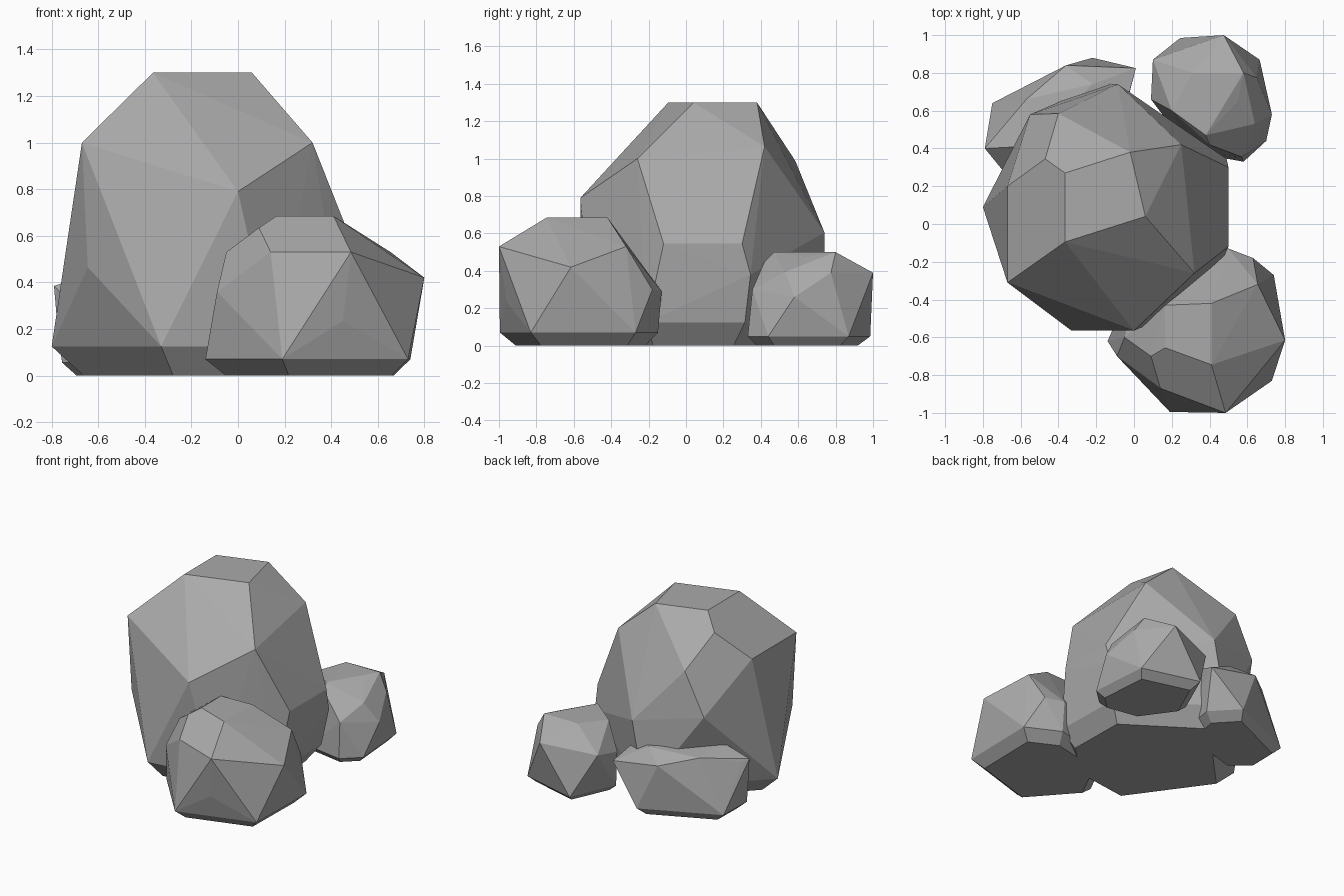
import bpy, bmesh
from mathutils import Vector

# dark grey stone
stone = bpy.data.materials.new("stone")
stone.diffuse_color = (0.4, 0.4, 0.4, 1)


def boulder(name, body, skirt, lip, inset):
    """Faceted stone: convex hull of body corners, a low skirt and an inset flat foot."""
    cx = sum(p[0] for p in skirt) / len(skirt)
    cy = sum(p[1] for p in skirt) / len(skirt)
    pts = list(body)
    for x, y in skirt:
        pts.append((x, y, lip))
        pts.append((cx + (x - cx) * inset, cy + (y - cy) * inset, 0))
    bm = bmesh.new()
    for p in pts:
        bm.verts.new(Vector(p))
    bmesh.ops.convex_hull(bm, input=bm.verts[:])
    # drop corners swallowed by the hull, then merge flat triangles
    bmesh.ops.delete(bm, geom=[v for v in bm.verts if not v.link_faces], context='VERTS')
    bmesh.ops.dissolve_limit(bm, angle_limit=0.02, verts=bm.verts[:], edges=bm.edges[:])
    bmesh.ops.recalc_face_normals(bm, faces=bm.faces[:])
    mesh = bpy.data.meshes.new(name)
    bm.to_mesh(mesh)
    bm.free()
    mesh.materials.append(stone)
    obj = bpy.data.objects.new(name, mesh)
    bpy.context.collection.objects.link(obj)
    return obj


# tall central stone
boulder("main_boulder", [
    (-.365, .27, 1.3), (-.365, -.095, 1.3), (.06, .04, 1.3), (-.02, .38, 1.3),
    (-.47, .345, 1.195), (.25, .42, 1.065), (.32, -.26, 1.0), (-.67, -.31, 1.0),
    (-.67, .2, 1.0), (-.4, .585, .987), (0, -.565, .79), (-.55, .58, .687),
    (-.085, .74, .605), (.5, -.12, .545), (.5, .3, .545), (-.645, -.3, .465),
    (.49, .345, .38)],
    [(-.33, -.565), (-.8, .09), (-.18, .74), (.45, .315), (.46, -.21), (.15, -.5)],
    .125, .82)

# stone at the front right
boulder("front_boulder", [
    (.165, -.655, .685), (.41, -.745, .685), (.41, -.42, .685), (.165, -.43, .685),
    (.09, -.7, .635), (.14, -.87, .53), (.485, -1, .53), (.655, -.32, .53),
    (-.05, -.6, .53), (.8, -.615, .42), (-.09, -.7, .36), (.5, -.13, .29),
    (.63, -.18, .3), (.45, -.96, .235), (.0, -.3, .4)],
    [(.19, -.995), (.73, -.83), (.74, -.27), (.5, -.15), (.05, -.25), (-.14, -.62)],
    .07, .82)

# stone at the back right
boulder("back_right_boulder", [
    (.31, .8, .5), (.2, .6, .48), (.38, .47, .5), (.58, .8, .5), (.55, .65, .475),
    (.65, .775, .39), (.64, .53, .395), (.4, .42, .45), (.475, 1, .39),
    (.1, .87, .35), (.73, .58, .26), (.57, .355, .3), (.09, .66, .3)],
    [(.245, .985), (.665, .87), (.7, .44), (.58, .33), (.3, .38), (.1, .66)],
    .05, .82)

# low stone at the back left
boulder("back_left_boulder", [
    (-.59, .41, .45), (-.37, .57, .45), (-.22, .74, .45), (-.57, .66, .43),
    (-.36, .84, .385), (-.79, .4, .385), (.01, .825, .32), (-.05, .6, .42),
    (-.76, .45, .37), (-.7, .29, .3), (-.77, .39, .15)],
    [(-.75, .64), (-.22, .88), (-.05, .7), (-.1, .4), (-.6, .25), (-.755, .38)],
    .055, .82)
